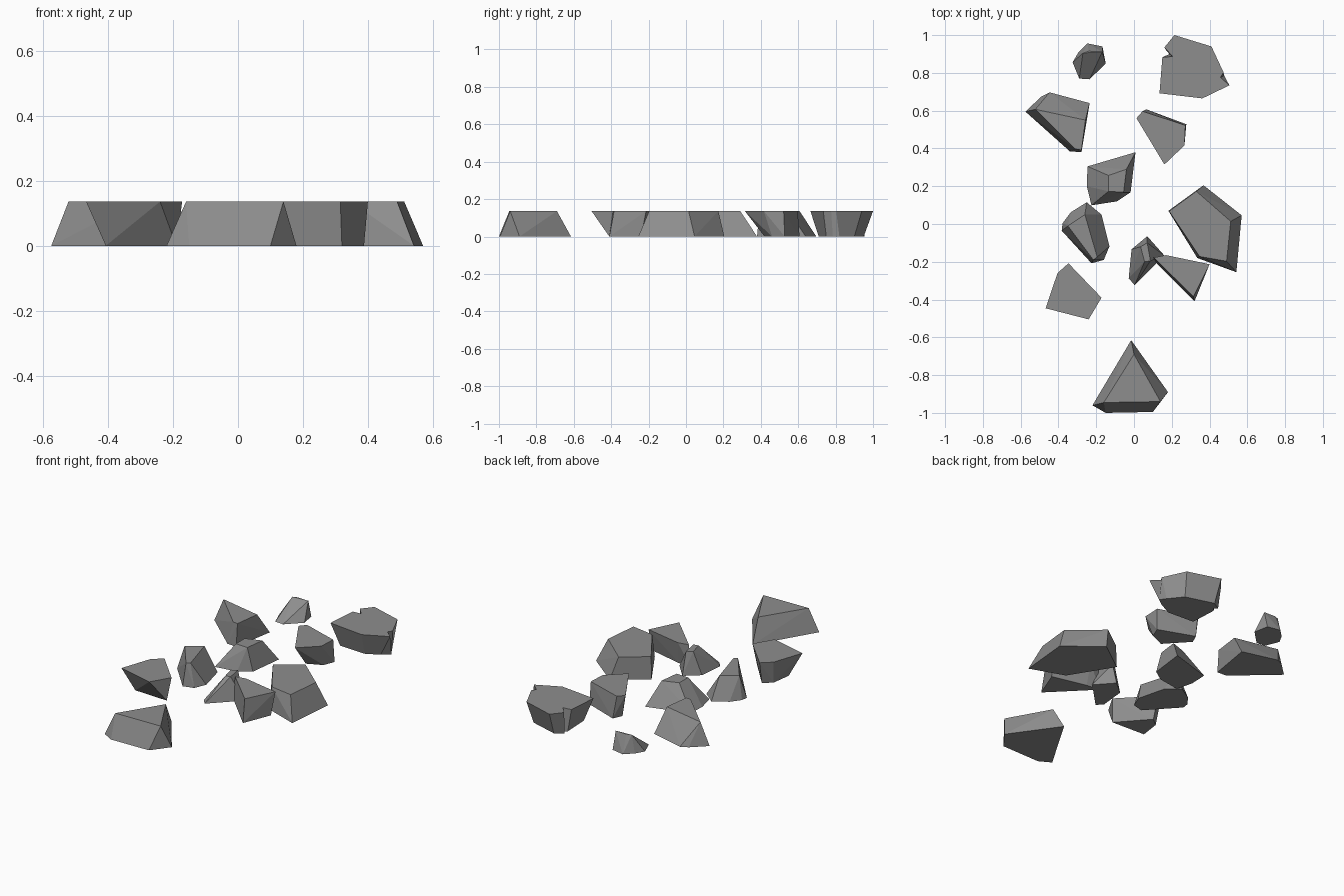
import bpy, bmesh, math

H = 0.136  # slab thickness

stone = bpy.data.materials.new("grey_stone")
stone.diffuse_color = (0.27, 0.27, 0.27, 1)


def finish(name, bm):
    bmesh.ops.recalc_face_normals(bm, faces=bm.faces)
    me = bpy.data.meshes.new(name)
    bm.to_mesh(me)
    bm.free()
    me.materials.append(stone)
    bpy.context.collection.objects.link(bpy.data.objects.new(name, me))


def chunk(name, top, bottom, h=H):
    """Convex fragment spanned between a flat base and a flat top outline."""
    bm = bmesh.new()
    vs = [bm.verts.new((x, y, h)) for x, y in top]
    vs += [bm.verts.new((x, y, 0)) for x, y in bottom]
    res = bmesh.ops.convex_hull(bm, input=vs)
    junk = {g for g in res["geom_interior"] + res["geom_unused"]
            if isinstance(g, bmesh.types.BMVert)}
    bmesh.ops.delete(bm, geom=list(junk), context='VERTS')
    bmesh.ops.dissolve_limit(bm, angle_limit=math.radians(3),
                             verts=bm.verts, edges=bm.edges)
    finish(name, bm)


def notched(name, top, bottom):
    """Concave fragment: matching outlines joined side by side."""
    bm = bmesh.new()
    t = [bm.verts.new((x, y, H)) for x, y in top]
    b = [bm.verts.new((x, y, 0)) for x, y in bottom]
    bm.faces.new(t)
    bm.faces.new(b[::-1])
    for i in range(len(t)):
        j = (i + 1) % len(t)
        bm.faces.new((t[i], t[j], b[j], b[i]))
    finish(name, bm)


# front wedge
chunk("front_chunk",
      [(0, -.69), (.14, -.94), (-.16, -.945)],
      [(-.015, -.615), (.18, -.89), (.1, -.995), (-.15, -1), (-.22, -.96)])
# left front, wider at the top
chunk("left_front_chunk",
      [(-.347, -.208), (-.172, -.39), (-.24, -.505), (-.468, -.446), (-.405, -.26)],
      [(-.34, -.24), (-.19, -.41), (-.407, -.40), (-.39, -.28)])
# left middle
chunk("left_middle_chunk",
      [(-.35, -.01), (-.26, .05), (-.245, 0), (-.195, -.175), (-.215, -.19)],
      [(-.25, .115), (-.172, .05), (-.13, -.118), (-.16, -.19),
       (-.225, -.208), (-.383, -.035), (-.378, .004), (-.335, .062)])
# centre
chunk("centre_chunk",
      [(-.135, .257), (-.04, .29), (-.055, .168), (-.135, .173)],
      [(-.246, .305), (.008, .38), (-.018, .168), (-.09, .12),
       (-.225, .099), (-.25, .2)])
# small centre piece
chunk("small_centre_chunk",
      [(.035, -.12), (.07, -.1), (.087, -.195), (.056, -.2)],
      [(.07, -.065), (.16, -.166), (.09, -.22), (.003, -.324),
       (-.028, -.287), (-.013, -.134)])
# right front
chunk("right_front_chunk",
      [(.105, -.178), (.17, -.165), (.4, -.213), (.315, -.385)],
      [(.095, -.182), (.18, -.19), (.388, -.24), (.32, -.41)])
# large right piece
chunk("large_right_chunk",
      [(.186, .068), (.33, .173), (.512, .014), (.49, -.197), (.347, -.172)],
      [(.182, .07), (.368, .205), (.57, .046), (.542, -.255), (.335, -.18)])
# right back, undercut at the front
chunk("right_back_chunk",
      [(.045, .597), (.272, .522), (.267, .416), (.161, .315), (.013, .56)],
      [(.04, .55), (.066, .607), (.277, .528), (.25, .46), (.16, .42)])
# left back
chunk("left_back_chunk",
      [(-.522, .607), (-.257, .55), (-.278, .392), (-.31, .397)],
      [(-.575, .595), (-.49, .675), (-.447, .697), (-.235, .64),
       (-.278, .38), (-.34, .385)])
# tiny back wedge, lower than the rest
chunk("tiny_back_chunk",
      [(-.27, .905), (-.24, .915), (-.168, .912)],
      [(-.246, .956), (-.167, .94), (-.15, .85), (-.235, .766),
       (-.29, .77), (-.325, .856), (-.294, .909)], 0.105)
# notched back right piece
notched("notched_back_chunk",
        [(.214, 1), (.41, .94), (.474, .803), (.458, .776), (.505, .734),
         (.362, .665), (.135, .692), (.15, .882), (.204, .887), (.161, .935)],
        [(.22, .95), (.39, .9), (.455, .82), (.478, .785), (.43, .75),
         (.35, .71), (.18, .72), (.172, .885), (.187, .9), (.17, .92)])
